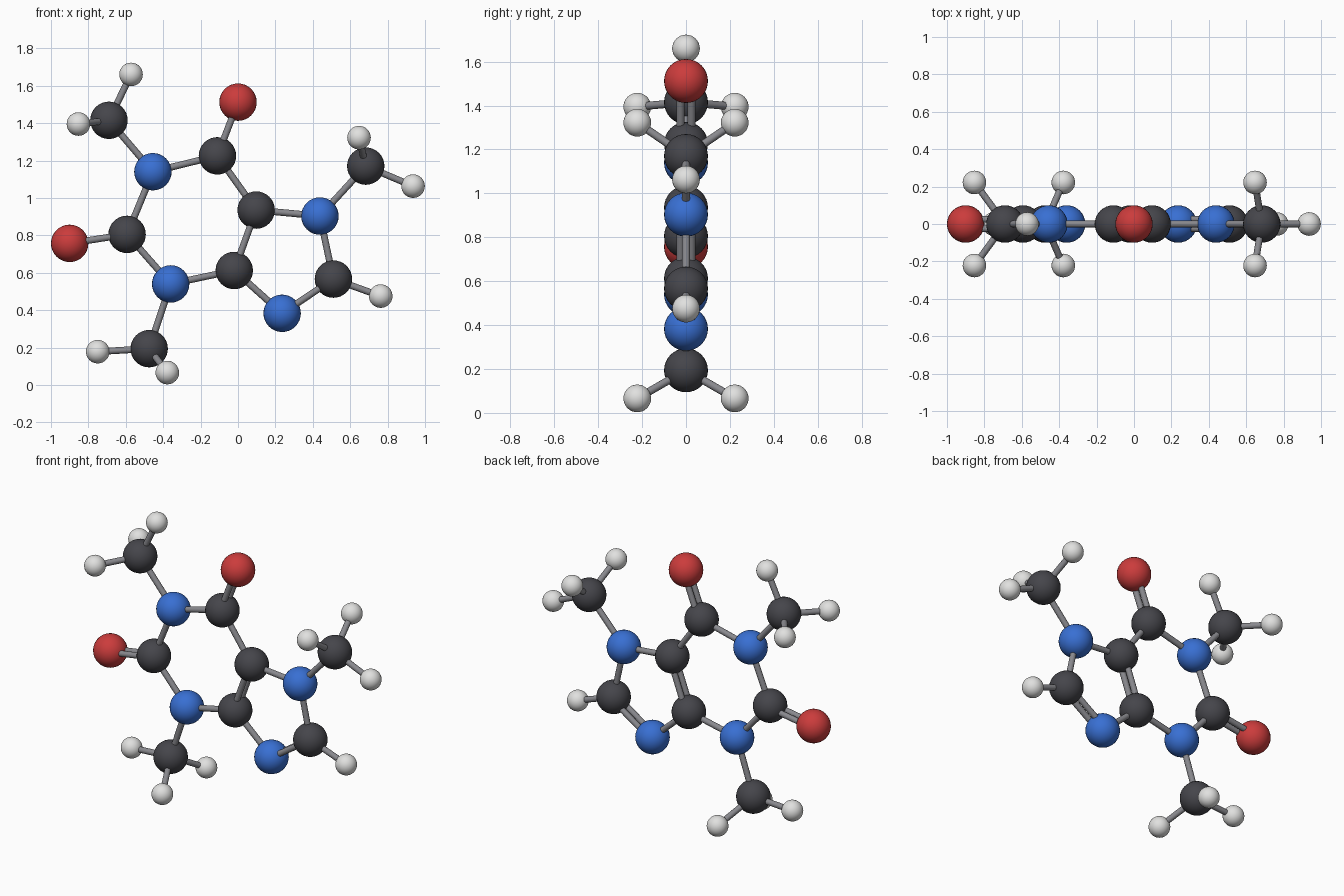
import bpy
import math
from mathutils import Vector

cube = bpy.data.objects.get("Cube")
if cube:
    bpy.data.objects.remove(cube, do_unlink=True)


def make_material(name, color):
    mat = bpy.data.materials.new(name)
    mat.use_nodes = True
    rgba = (*color, 1.0)
    mat.diffuse_color = rgba
    mat.node_tree.nodes["Principled BSDF"].inputs["Base Color"].default_value = rgba
    return mat


charcoal = make_material("charcoal", (0.06, 0.06, 0.07))
blue = make_material("blue", (0.04, 0.16, 0.65))
red = make_material("red", (0.6, 0.045, 0.045))
white = make_material("white", (0.75, 0.75, 0.74))
grey = make_material("grey", (0.25, 0.25, 0.27))

BIG, SMALL = 0.1, 0.063
ROD, SPREAD = 0.018, 0.025
KINDS = {
    "carbon": (charcoal, BIG),
    "nitrogen": (blue, BIG),
    "oxygen": (red, BIG),
    "hydrogen": (white, SMALL),
}
atoms = {}


def finish(name, mat):
    obj = bpy.context.object
    obj.name = name
    obj.data.materials.append(mat)
    bpy.ops.object.shade_smooth_by_angle(angle=math.radians(40))
    return obj


def atom(kind, label, x, z, y=0.0):
    mat, radius = KINDS[kind]
    bpy.ops.mesh.primitive_uv_sphere_add(
        segments=32, ring_count=16, radius=radius, location=(x, y, z))
    finish(f"{kind}_{label}", mat)
    atoms[label] = Vector((x, y, z))


def rod(name, start, end):
    axis = end - start
    bpy.ops.mesh.primitive_cylinder_add(
        vertices=16, radius=ROD, depth=axis.length, location=(start + end) / 2)
    bpy.context.object.rotation_euler = axis.to_track_quat("Z", "Y").to_euler()
    finish(name, grey)


def single_bond(a, b):
    rod(f"bond_{a}_{b}", atoms[a], atoms[b])


def double_bond(a, b):
    # Two parallel rods, one on each side of the ring plane
    for side, sign in (("front", -1), ("back", 1)):
        shift = Vector((0, sign * SPREAD, 0))
        rod(f"double_bond_{a}_{b}_{side}", atoms[a] + shift, atoms[b] + shift)


def methyl(label, root, centre, flat, pair):
    # Carbon with one hydrogen in the plane and a mirrored pair outside it
    atom("carbon", label, *centre)
    single_bond(root, label)
    atom("hydrogen", f"{label}_flat", *flat)
    atom("hydrogen", f"{label}_front", *pair, -0.222)
    atom("hydrogen", f"{label}_back", *pair, 0.222)
    for end in ("flat", "front", "back"):
        single_bond(label, f"{label}_{end}")


# Six-sided ring
atom("nitrogen", "upper_right", -0.455, 1.14)
atom("carbon", "top", -0.11, 1.225)
atom("carbon", "shared_upper", 0.097, 0.935)
atom("carbon", "shared_lower", -0.02, 0.612)
atom("nitrogen", "lower_right", -0.36, 0.54)
atom("carbon", "outer_right", -0.593, 0.805)

# Five-sided ring
atom("nitrogen", "upper_left", 0.438, 0.903)
atom("carbon", "outer_left", 0.51, 0.566)
atom("nitrogen", "bottom", 0.236, 0.383)

# Atoms hanging off the rings
atom("oxygen", "top_tip", 0.0, 1.512)
atom("oxygen", "right_tip", -0.9, 0.757)
atom("hydrogen", "left_tip", 0.763, 0.475)

for pair in (
    ("upper_right", "top"), ("top", "shared_upper"),
    ("shared_lower", "lower_right"), ("lower_right", "outer_right"),
    ("outer_right", "upper_right"), ("shared_upper", "upper_left"),
    ("upper_left", "outer_left"), ("bottom", "shared_lower"),
    ("outer_left", "left_tip"),
):
    single_bond(*pair)

for pair in (
    ("top", "top_tip"), ("outer_right", "right_tip"),
    ("shared_upper", "shared_lower"), ("outer_left", "bottom"),
):
    double_bond(*pair)

# Methyl groups
methyl("methyl_upper_right", "upper_right", (-0.69, 1.415), (-0.572, 1.66), (-0.853, 1.395))
methyl("methyl_lower", "lower_right", (-0.475, 0.194), (-0.75, 0.178), (-0.378, 0.066))
methyl("methyl_left", "upper_left", (0.683, 1.17), (0.936, 1.063), (0.647, 1.322))
